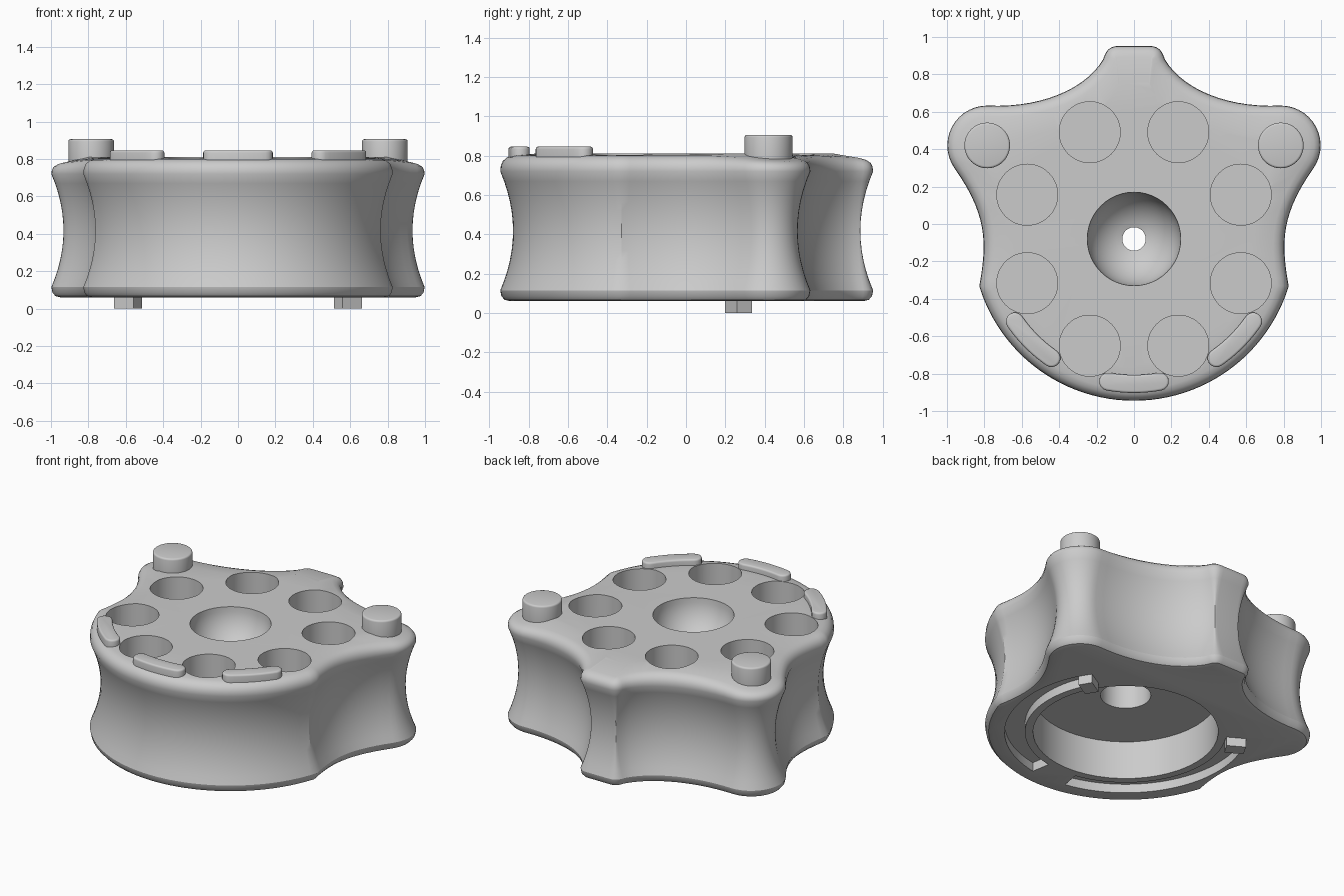
import bpy, bmesh
from math import sin, cos, pi, radians, hypot, sqrt
from mathutils import Vector

if "Cube" in bpy.data.objects:
    bpy.data.objects.remove(bpy.data.objects["Cube"])

CX, CY = 0.0, -0.08          # hub centre


def make(name, verts, faces, angle=30):
    me = bpy.data.meshes.new(name)
    me.from_pydata(verts, [], faces)
    bm = bmesh.new()
    bm.from_mesh(me)
    bmesh.ops.recalc_face_normals(bm, faces=bm.faces)
    bm.to_mesh(me)
    bm.free()
    ob = bpy.data.objects.new(name, me)
    bpy.context.collection.objects.link(ob)
    return ob


def select(ob):
    bpy.ops.object.select_all(action='DESELECT')
    ob.select_set(True)
    bpy.context.view_layer.objects.active = ob


def smooth(ob, angle=32):
    select(ob)
    bpy.ops.object.shade_smooth_by_angle(angle=radians(angle))


def stack(name, rings):
    n = len(rings[0])
    verts = [p for r in rings for p in r]
    faces = [list(range(n))[::-1], list(range(n * (len(rings) - 1), n * len(rings)))]
    for k in range(len(rings) - 1):
        for i in range(n):
            j = (i + 1) % n
            faces.append([k * n + i, k * n + j, (k + 1) * n + j, (k + 1) * n + i])
    return make(name, verts, faces)


def prism(name, outline, z0, z1):
    return stack(name, [[(x, y, z) for x, y in outline] for z in (z0, z1)])


def arc(cx, cy, r, a0, a1, n):
    return [(cx + r * cos(radians(a0 + (a1 - a0) * i / n)),
             cy + r * sin(radians(a0 + (a1 - a0) * i / n))) for i in range(n + 1)]


def bezier(a, b, c, d, n):
    pts = []
    for i in range(n + 1):
        t = i / n
        s = 1 - t
        w = (s**3, 3*s*s*t, 3*s*t*t, t**3)
        pts.append(tuple(sum(wi * p[k] for wi, p in zip(w, (a, b, c, d))) for k in (0, 1)))
    return pts


def cut(ob, cutter):
    m = ob.modifiers.new("cut", 'BOOLEAN')
    m.operation, m.solver, m.object = 'DIFFERENCE', 'EXACT', cutter
    select(ob)
    bpy.ops.object.modifier_apply(modifier=m.name)
    bpy.data.objects.remove(cutter)


def bevel(ob, width):
    m = ob.modifiers.new("bevel", 'BEVEL')
    m.width, m.segments, m.limit_method, m.angle_limit = width, 3, 'ANGLE', radians(50)
    select(ob)
    bpy.ops.object.modifier_apply(modifier=m.name)
    smooth(ob)


# body outline: right half, then mirrored
lobe = (0.785, 0.42)
half = arc(CX, CY, 0.865, -90, -17, 24)
lobe_arc = arc(*lobe, 0.213, -35, 90, 14)
half += bezier(half[-1], (0.785, -0.1), (0.785, 0.05), lobe_arc[0], 14)[1:]
half += lobe_arc[1:]
half += bezier(half[-1], (0.5, 0.62), (0.26, 0.72), (0.165, 0.88), 14)[1:]
half += bezier(half[-1], (0.15, 0.93), (0.13, 0.952), (0.08, 0.952), 6)[1:]
outline = half + [(-x, y) for x, y in half[::-1] if x > 1e-4]

n = len(outline)
normals = []
for i in range(n):
    p, q, r = (Vector(outline[(i + k) % n]) for k in (-1, 0, 1))
    d = ((q - p).normalized() + (r - q).normalized()).normalized()
    normals.append((d.y, -d.x))

# body side profile as (inset, height), with a concave waist
profile = [(0.05, 0.06), (0.022, 0.067), (0.006, 0.085)]
for i in range(13):
    t = i / 12
    profile.append((0.065 * (1 - (2 * t - 1)**2), 0.115 + 0.605 * t))
profile += [(0.003, 0.75), (0.013, 0.773), (0.034, 0.791), (0.06, 0.8)]


def ring(inset, z):
    out = []
    for (x, y), (nx, ny) in zip(outline, normals):
        far = max(0, hypot(x - CX, y - CY) - 0.87)
        drop = 0.09 * far * max(0, (z - 0.72) / 0.08)
        out.append((x - nx * inset, y - ny * inset, z - drop))
    return out


rings = [ring(*p) for p in profile]
rings.append([(CX + (x - CX) * 0.86, CY + (y - CY) * 0.86, 0.81) for x, y, z in rings[-1]])
body = stack("body", rings)

# central bore, shaft hole and spherical bowl as one revolved cutter
prof = [(0.57, -0.1), (0.57, 0.32), (0.155, 0.32), (0.155, 0.48), (0.063, 0.48)]
for i in range(11):
    r_a = 0.2527 + (pi / 2 - 0.2527) * i / 10
    prof.append((0.25 * sin(r_a), 0.81 - 0.25 * cos(r_a)))
prof.append((0.25, 1.0))
cut(body, stack("bore_cutter", [[(x, y, z) for x, y in arc(CX, CY, r, 0, 352.5, 47)]
                                for r, z in prof]))

# ring of eight round pockets
for k in range(8):
    a = radians(22.5 + 45 * k)
    cut(body, prism("pocket_cutter", arc(CX + 0.618 * cos(a), CY + 0.618 * sin(a),
                                         0.163, 0, 352.5, 47), 0.4, 1.0))

# two curved slots underneath
for a0, a1 in ((-80, 33), (147, 260)):
    cut(body, prism("slot_cutter", arc(CX, CY, 0.745, a0, a1, 32)
                    + arc(CX, CY, 0.62, a1, a0, 32), -0.1, 0.12))
smooth(body)

# feet in the slots
for side, a in (("right", 30.5), ("left", 149.5)):
    c, s = cos(radians(a)), sin(radians(a))
    box = [(CX + (0.683 + u) * c - v * s, CY + (0.683 + u) * s + v * c)
           for u, v in ((-.06, -.044), (.06, -.044), (.06, .044), (-.06, .044))]
    prism("foot_" + side, box, 0.0, 0.13)

# pegs on the two lobes
for side, sx in (("right", 1), ("left", -1)):
    peg = prism("peg_" + side, arc(sx * 0.785, 0.42, 0.122, 0, 352.5, 47), 0.7, 0.906)
    bevel(peg, 0.012)

# raised curved bars along the front rim
R, W = 0.775, 0.048
for name, mid in (("left", -135), ("middle", -90), ("right", -45)):
    a0, a1 = mid - 10.3, mid + 10.3
    e0 = arc(CX, CY, R, a0, a0, 1)[0]
    e1 = arc(CX, CY, R, a1, a1, 1)[0]
    shape = (arc(CX, CY, R + W, a0, a1, 10) + arc(*e1, W, a1, a1 + 180, 8)[1:-1]
             + arc(CX, CY, R - W, a1, a0, 10) + arc(*e0, W, a0 + 180, a0 + 360, 8)[1:-1])
    bevel(prism("rim_bar_" + name, shape, 0.74, 0.846), 0.012)
